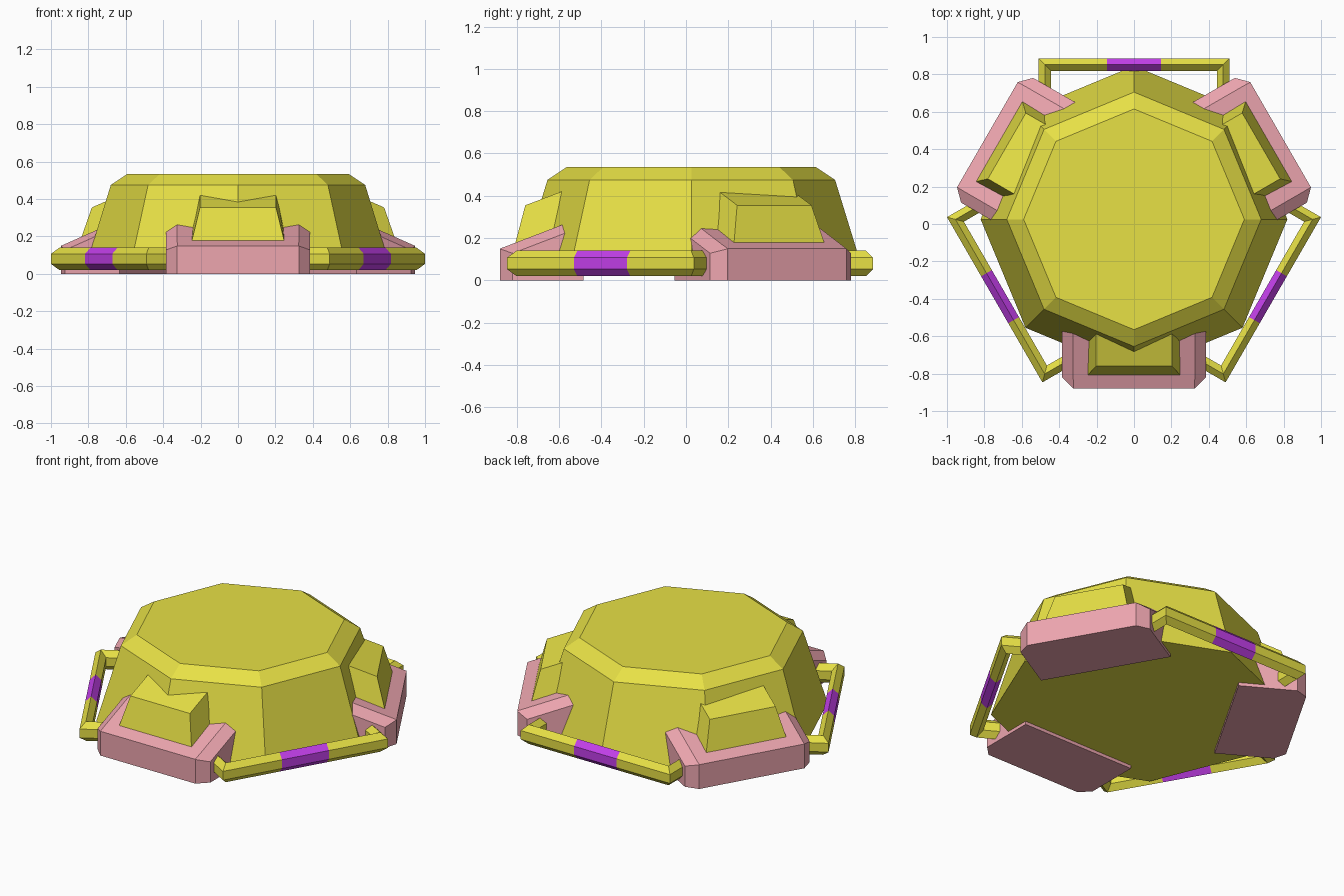
import bpy
from math import radians, cos, sin, pi
from mathutils import Vector, Matrix

if "Cube" in bpy.data.objects:
    bpy.data.objects.remove(bpy.data.objects["Cube"])

CY = 0.025  # shared centre of the three-fold layout


def material(name, rgb):
    m = bpy.data.materials.new(name)
    m.diffuse_color = (*rgb, 1)
    m.use_nodes = True
    m.node_tree.nodes["Principled BSDF"].inputs["Base Color"].default_value = m.diffuse_color
    return m


YELLOW = material("yellow", (0.80, 0.75, 0.06))
PINK = material("pink", (0.85, 0.38, 0.43))
PURPLE = material("purple", (0.55, 0.05, 0.83))


def loft(name, rings, mat, angle=0):
    """Closed solid through rings of equal length, turned about the centre."""
    n = len(rings[0])
    verts = [Vector(p) for ring in rings for p in ring]
    faces = [list(range(n)), list(range(len(verts) - n, len(verts)))]
    for k in range(len(rings) - 1):
        for i in range(n):
            j = (i + 1) % n
            faces.append([k * n + i, k * n + j, (k + 1) * n + j, (k + 1) * n + i])
    me = bpy.data.meshes.new(name)
    me.from_pydata(verts, [], faces)
    me.transform(Matrix.Translation((0, CY, 0)) @ Matrix.Rotation(angle, 4, 'Z'))
    me.materials.append(mat)
    ob = bpy.data.objects.new(name, me)
    bpy.context.collection.objects.link(ob)
    # consistent outward normals
    import bmesh
    bm = bmesh.new()
    bm.from_mesh(me)
    bmesh.ops.recalc_face_normals(bm, faces=bm.faces[:])
    bm.to_mesh(me)
    bm.free()
    return ob


# Octagonal dome
loft("dome", [[(r * cos(i * pi / 4), r * sin(i * pi / 4), z) for i in range(8)]
              for r, z in ((0.82, 0.02), (0.68, 0.475), (0.59, 0.535))], YELLOW)


def slope(r):
    """Height of the foot's sloping top at radius r."""
    return 0.15 + 0.383 * (0.905 - r)


def foot(angle, tag):
    # Each cross-section runs across the foot: x = radius, y = width
    def section(r, w, inner, drop):
        z = slope(r)
        return [(r, -w, 0), (r, -w, z - drop), (r, -inner, z),
                (r, inner, z), (r, w, z - drop), (r, w, 0)]
    loft("foot_" + tag, [section(0.51, 0.385, 0.325, 0.045),
                         section(0.845, 0.385, 0.325, 0.045),
                         section(0.905, 0.325, 0.324, 0.001)], PINK, angle)

    # Tapered housing on top of the foot
    def housing(r_low, z_low, r_top, z_top):
        return [(r_low, -0.25, z_low), (r_top, -0.203, z_top),
                (r_top, 0.203, z_top), (r_low, 0.25, z_low)]
    loft("housing_" + tag, [housing(0.5, 0.25, 0.5, 0.463),
                            housing(0.835, 0.165, 0.785, 0.355)], YELLOW, angle)


# Squashed hexagonal bar section: sideways offset, height
HEX = [(0, 0.06), (0.033, 0.027), (0.033, -0.027),
       (0, -0.06), (-0.033, -0.027), (-0.033, 0.027)]


def rail(angle, tag):
    def cut(y, s=0):  # mitre leans with s
        return [(0.827 + d, y + s * d, 0.08 + h) for d, h in HEX]

    def arm_end(r, s):
        return [(r, s * (0.477 + d), 0.08 + h) for d, h in HEX]
    loft("rail_band_" + tag, [cut(-0.145), cut(0.145)], PURPLE, angle)
    for s, side in ((-1, "a"), (1, "b")):
        loft(f"rail_{tag}_{side}", [cut(s * 0.145), cut(s * 0.477, s),
                                    arm_end(0.58, s)], YELLOW, angle)


# Three feet alternate with three rails
for deg, tag in ((-90, "front"), (30, "right"), (150, "left")):
    foot(radians(deg), tag)
for deg, tag in ((90, "back"), (-30, "right"), (210, "left")):
    rail(radians(deg), tag)
